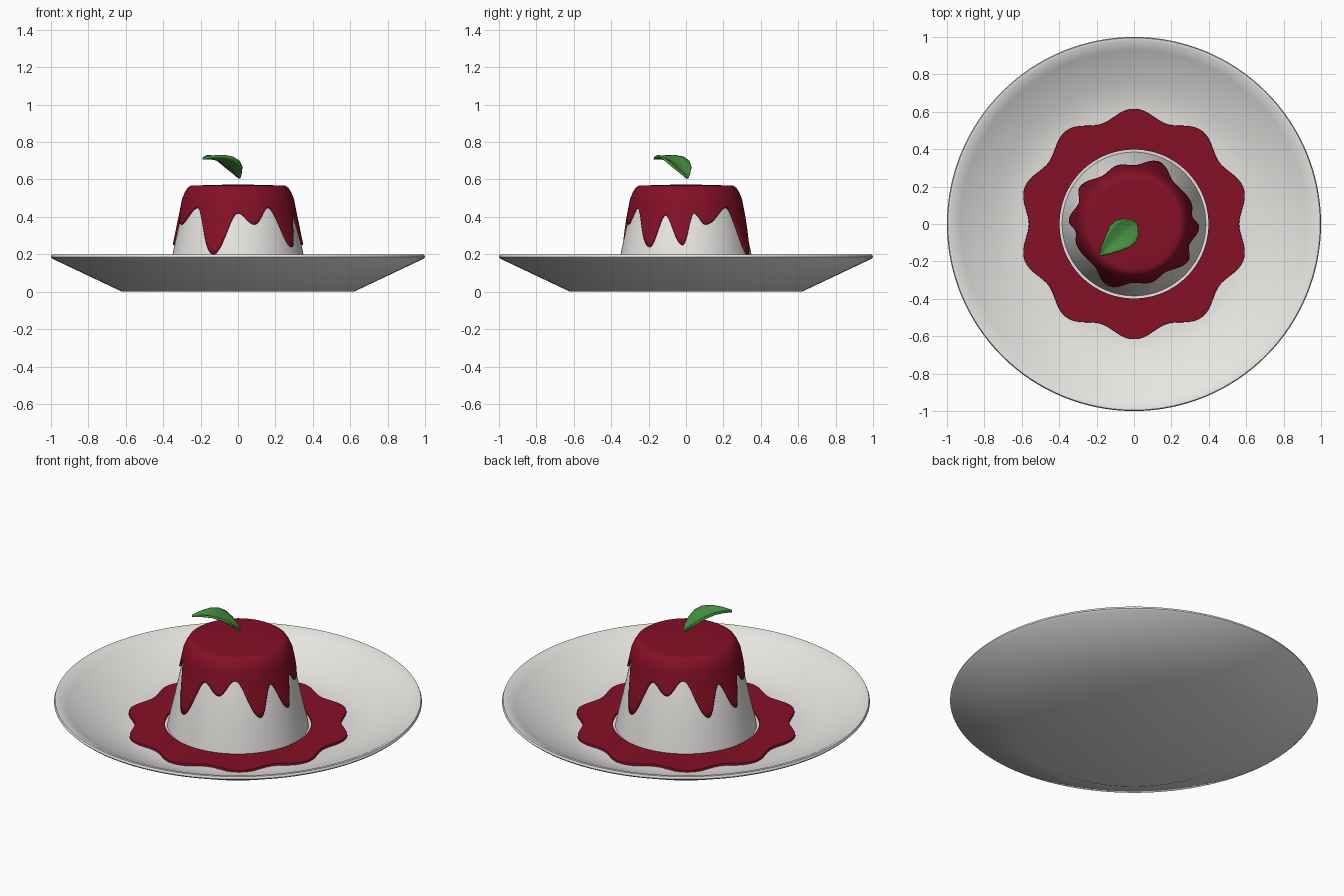
import bpy, bmesh, math
from mathutils import Vector

cube = bpy.data.objects.get("Cube")
if cube:
    bpy.data.objects.remove(cube)


def material(name, rgb):
    m = bpy.data.materials.new(name)
    m.use_nodes = True
    m.diffuse_color = (*rgb, 1)
    m.node_tree.nodes["Principled BSDF"].inputs["Base Color"].default_value = (*rgb, 1)
    return m


white = material("cream_white", (0.8, 0.79, 0.765))
red = material("berry_red", (0.235, 0.005, 0.02))
green = material("leaf_green", (0.06, 0.27, 0.05))


def finish(name, bm, mat, angle=35):
    bmesh.ops.remove_doubles(bm, verts=bm.verts, dist=0.0001)
    bmesh.ops.recalc_face_normals(bm, faces=bm.faces)
    mesh = bpy.data.meshes.new(name)
    bm.to_mesh(mesh)
    bm.free()
    mesh.materials.append(mat)
    ob = bpy.data.objects.new(name, mesh)
    bpy.context.collection.objects.link(ob)
    bpy.ops.object.select_all(action='DESELECT')
    ob.select_set(True)
    bpy.context.view_layer.objects.active = ob
    bpy.ops.object.shade_smooth_by_angle(angle=math.radians(angle))
    return ob


def grid(columns, wrap):
    """Skin a list of equally long point columns."""
    bm = bmesh.new()
    cols = [[bm.verts.new(p) for p in c] for c in columns]
    pairs = list(zip(cols, cols[1:]))
    if wrap:
        pairs.append((cols[-1], cols[0]))
    for a, b in pairs:
        for i in range(len(a) - 1):
            bm.faces.new((a[i], b[i], b[i + 1], a[i + 1]))
    return bm


def revolve(name, profile, mat, steps=96):
    """Turn profile(angle in degrees) -> [(radius, z)] around the z axis."""
    columns = []
    for k in range(steps):
        deg = 360 * k / steps
        c, s = math.cos(math.radians(deg)), math.sin(math.radians(deg))
        columns.append([(r * c, r * s, z) for r, z in profile(deg)])
    return finish(name, grid(columns, True), mat)


def thicken(ob, amount, offset):
    mod = ob.modifiers.new("thickness", 'SOLIDIFY')
    mod.thickness = amount
    mod.offset = offset


# Plate: flat foot, sloping wall, thin rim and shallow bowl
plate = [(0, 0), (0.62, 0), (0.99, 0.175), (1, 0.185), (0.995, 0.198), (0.98, 0.198),
         (0.93, 0.168), (0.85, 0.125), (0.75, 0.083), (0.67, 0.056), (0.6, 0.045), (0, 0.045)]
revolve("plate", lambda a: plate, white, 128)

# Pudding: tapered body with a rounded top edge
pudding = [(0.385, 0.04), (0.382, 0.06), (0.35, 0.2), (0.285, 0.5), (0.27, 0.53), (0.24, 0.55), (0, 0.555)]
revolve("pudding", lambda a: pudding, white)


# Sauce pool: ring with ten soft lobes
def pool(a):
    edge = 0.588 - 0.027 * math.cos(math.radians(10 * a))
    return [(0.398, 0.04), (0.398, 0.056), (edge, 0.058), (edge + 0.002, 0.04)]


revolve("sauce_pool", pool, red, 200)

# Sauce coating: alternating drip tips and gaps, repeating every half turn
drips = [(-112, 0.2), (-90, 0.42), (-74, 0.36), (-58, 0.45), (-34, 0.24),
         (-21, 0.41), (-3, 0.25), (8, 0.42), (19, 0.36), (45, 0.45), (68, 0.2)]


def drip_height(a):
    a = (a + 112) % 180 - 112
    for (a0, z0), (a1, z1) in zip(drips, drips[1:]):
        if a0 <= a <= a1:
            t = 0.5 - 0.5 * math.cos(math.pi * (a - a0) / (a1 - a0))
            return z0 + (z1 - z0) * t
    return drips[0][1]


def coating(a):
    low = drip_height(a)
    points = [(0, 0.573), (0.08, 0.572), (0.235, 0.568), (0.252, 0.567),
              (0.27, 0.555), (0.285, 0.53), (0.298, 0.5)]
    rows = 8
    for i in range(1, rows + 1):
        z = 0.5 + (low - 0.5) * i / rows
        points.append((0.298 + (0.5 - z) * 0.205, z))
    return points


thicken(revolve("sauce_coating", coating, red, 240), 0.01, -1)

# Leaf: arched midrib with raised edges
along = Vector((-0.74, -0.67, 0))
across = Vector((0.67, -0.74, 0))
stations = [(-0.012, 0.608, 0.008), (0.0, 0.622, 0.03), (0.025, 0.642, 0.062), (0.06, 0.667, 0.079),
            (0.1, 0.69, 0.076), (0.15, 0.707, 0.056), (0.2, 0.713, 0.032), (0.252, 0.713, 0.004)]
sections = []
for s, z, half in stations:
    section = []
    for i in range(-4, 5):
        t = i / 4
        p = along * s + across * (half * t)
        p.z = z + 0.35 * half * abs(t) ** 1.4
        section.append(p)
    sections.append(section)
thicken(finish("leaf", grid(sections, False), green, 50), 0.012, 0)
